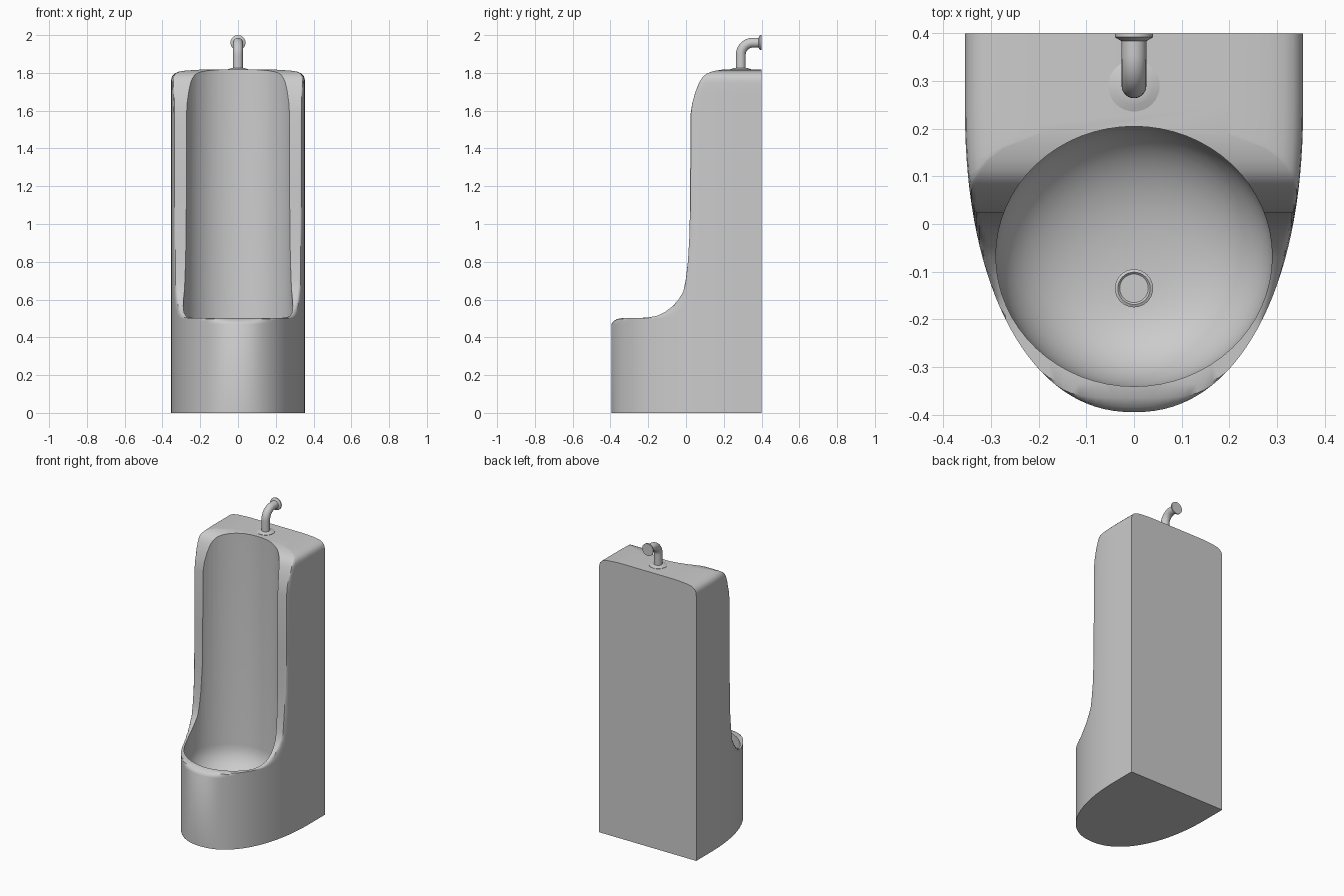
import bpy, bmesh, math
from math import sin, cos, pi

cube = bpy.data.objects.get("Cube")
if cube:
    bpy.data.objects.remove(cube, do_unlink=True)

porcelain = bpy.data.materials.new("grey_porcelain")
porcelain.use_nodes = True
GREY = (0.6, 0.6, 0.6, 1)
porcelain.diffuse_color = GREY
porcelain.node_tree.nodes["Principled BSDF"].inputs["Base Color"].default_value = GREY


def loft(name, rings):
    """Skin a stack of equal closed rings and cap both ends."""
    bm = bmesh.new()
    loops = [[bm.verts.new(p) for p in ring] for ring in rings]
    n = len(loops[0])
    for a, b in zip(loops, loops[1:]):
        for i in range(n):
            j = (i + 1) % n
            bm.faces.new((a[i], a[j], b[j], b[i]))
    bm.faces.new(loops[0][::-1])
    bm.faces.new(loops[-1])
    bmesh.ops.recalc_face_normals(bm, faces=bm.faces)
    mesh = bpy.data.meshes.new(name)
    bm.to_mesh(mesh)
    bm.free()
    obj = bpy.data.objects.new(name, mesh)
    bpy.context.collection.objects.link(obj)
    mesh.materials.append(porcelain)
    return obj


def activate(obj):
    bpy.ops.object.select_all(action="DESELECT")
    obj.select_set(True)
    bpy.context.view_layer.objects.active = obj


def smooth(obj, angle=40):
    activate(obj)
    bpy.ops.object.shade_smooth_by_angle(angle=math.radians(angle))


def body_ring(z, front, half_width):
    """D-shaped plan, cut off softly at the front limit."""
    ring, steps, soft = [], 64, 0.03
    for i in range(steps + 1):
        t = pi * i / steps
        x = -half_width * math.copysign(abs(cos(t)) ** 0.91, cos(t))
        y = 0.25 - 0.645 * sin(t) ** 0.91
        h = max(soft - abs(y - front), 0) / soft
        ring.append((x, max(y, front) + h * h * soft / 4, z))
    return ring + [(half_width, 0.4, z), (-half_width, 0.4, z)]


# Body: height, front limit, half width
W = 0.355
levels = [(0, -0.45, W), (0.47, -0.45, W), (0.485, -0.39, W), (0.497, -0.365, W),
          (0.502, -0.335, W), (0.505, -0.2, W), (0.515, -0.15, W), (0.535, -0.11, W),
          (0.565, -0.07, W), (0.6, -0.04, W), (0.64, -0.015, W), (0.7, -0.002, W),
          (0.8, 0.01, W), (0.95, 0.019, W), (1.2, 0.022, W), (1.58, 0.024, W),
          (1.64, 0.033, W), (1.7, 0.05, W), (1.75, 0.07, W), (1.77, 0.082, 0.353),
          (1.785, 0.095, 0.347), (1.797, 0.112, 0.335), (1.806, 0.135, 0.315),
          (1.812, 0.16, 0.28), (1.817, 0.19, 0.2)]
body = loft("urinal_body", [body_ring(*level) for level in levels])


def oval(scale, z):
    cy = -0.068 * scale - 0.135 * (1 - scale)
    return [(0.29 * scale * cos(a), cy + 0.273 * scale * sin(a), z)
            for a in (2 * pi * i / 64 for i in range(64))]


# Hollow: rounded bowl below, straight shaft above
FLOOR, DEPTH = 0.22, 0.2
bowl = [oval(0.12, FLOOR)]
for k in range(2, 13):
    a = pi / 2 * k / 12
    bowl.append(oval(sin(a), FLOOR + DEPTH * (1 - cos(a)) ** 1.2))
cutter = loft("hollow_cutter", bowl + [oval(1, 2.1)])
cutter.hide_render = True
cut = body.modifiers.new("hollow", "BOOLEAN")
cut.operation, cut.object, cut.solver = "DIFFERENCE", cutter, "EXACT"
activate(body)
bpy.ops.object.modifier_apply(modifier=cut.name)
bpy.data.objects.remove(cutter, do_unlink=True)
smooth(body)


def turned(name, profile, place):
    """Lathe (radius, height) pairs and place each point."""
    rings = [[place(r * cos(a), r * sin(a), h) for a in (2 * pi * i / 32 for i in range(32))]
             for r, h in profile]
    smooth(loft(name, rings))


# Drain plate with a raised edge
turned("drain", [(0.04, 0), (0.04, 0.008), (0.034, 0.011), (0.03, 0.007)],
       lambda x, y, h: (x, y - 0.135, FLOOR + h - 0.002))

# Flanges at both ends of the pipe
PIPE_Y, PIPE_Z = 0.29, 1.96
flange = [(0.054, 0), (0.054, 0.006), (0.04, 0.011), (0.027, 0.014)]
turned("pipe_base_flange", flange, lambda x, y, h: (x, PIPE_Y + y, 1.813 + h))
turned("pipe_wall_flange", [(0.74 * r, h * 1.3) for r, h in flange],
       lambda x, y, h: (x, 0.4 - h, PIPE_Z + y))

# Supply pipe: rises, then bends back to the wall
BEND = 0.065
path = [(PIPE_Y, 1.8)]
for k in range(13):
    a = pi / 2 * k / 12
    path.append((PIPE_Y + BEND * (1 - cos(a)), PIPE_Z - BEND + BEND * sin(a)))
path.append((0.398, PIPE_Z))
pipe_rings = []
for k, (y, z) in enumerate(path):
    tilt = pi / 2 * min(max(k - 1, 0), 12) / 12
    pipe_rings.append([(0.026 * cos(a), y + 0.026 * sin(a) * cos(tilt),
                        z - 0.026 * sin(a) * sin(tilt))
                       for a in (2 * pi * i / 24 for i in range(24))])
smooth(loft("supply_pipe", pipe_rings))
